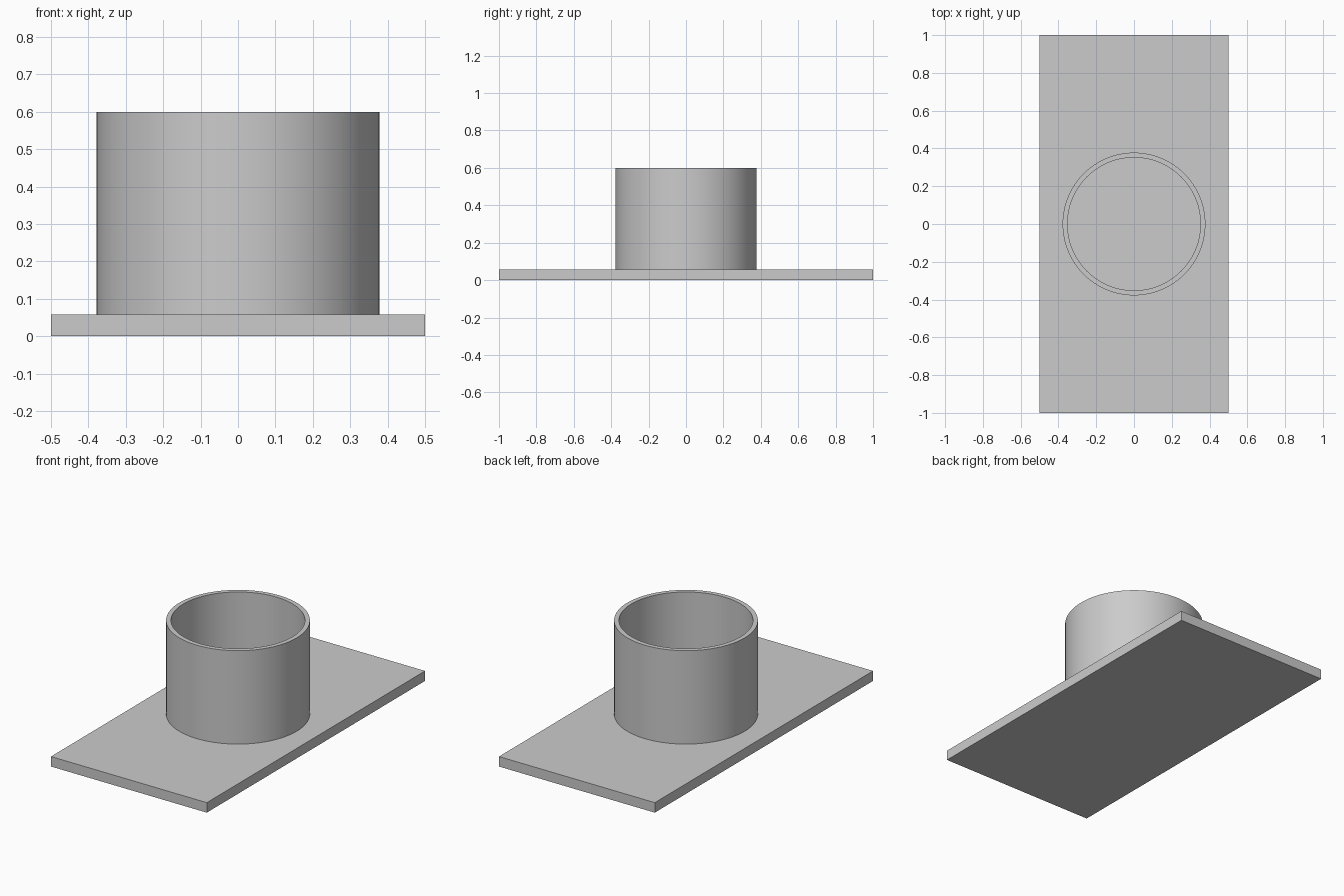
import bpy
import bmesh
import math

cube = bpy.data.objects.get("Cube")
if cube:
    bpy.data.objects.remove(cube, do_unlink=True)

PLATE_TOP = 0.058
TUBE_TOP = 0.6
OUTER, INNER = 0.378, 0.352
SEGMENTS = 96

grey = bpy.data.materials.new("plain grey")
grey.use_nodes = True
colour = (0.6, 0.6, 0.6, 1)
grey.diffuse_color = colour
grey.node_tree.nodes["Principled BSDF"].inputs["Base Color"].default_value = colour


def finish(name, bm):
    """Turn a bmesh into a named grey object."""
    bmesh.ops.recalc_face_normals(bm, faces=bm.faces)
    mesh = bpy.data.meshes.new(name)
    bm.to_mesh(mesh)
    bm.free()
    mesh.materials.append(grey)
    obj = bpy.data.objects.new(name, mesh)
    bpy.context.collection.objects.link(obj)
    return obj


# Flat rectangular base plate
bm = bmesh.new()
bmesh.ops.create_cube(bm, size=1)
for v in bm.verts:
    v.co.x *= 1
    v.co.y *= 2
    v.co.z = (v.co.z + 0.5) * PLATE_TOP
finish("base_plate", bm)

# Open tube: a rectangular wall section spun around the z axis
bm = bmesh.new()
section = [(OUTER, PLATE_TOP), (OUTER, TUBE_TOP), (INNER, TUBE_TOP), (INNER, PLATE_TOP)]
verts = [bm.verts.new((r, 0, z)) for r, z in section]
edges = [bm.edges.new(pair) for pair in zip(verts, verts[1:])]
bmesh.ops.spin(bm, geom=verts + edges, cent=(0, 0, 0), axis=(0, 0, 1),
               angle=math.tau, steps=SEGMENTS, use_merge=True)
bmesh.ops.remove_doubles(bm, verts=bm.verts, dist=0.0001)
bmesh.ops.recalc_face_normals(bm, faces=bm.faces)
# The outer wall must face away from the axis
outer = max(bm.faces, key=lambda f: f.calc_center_median().xy.length)
if outer.normal.dot(outer.calc_center_median()) < 0:
    bmesh.ops.reverse_faces(bm, faces=bm.faces)
tube = finish("open_tube", bm)

bpy.ops.object.select_all(action="DESELECT")
tube.select_set(True)
bpy.context.view_layer.objects.active = tube
bpy.ops.object.shade_smooth_by_angle(angle=math.radians(30))
